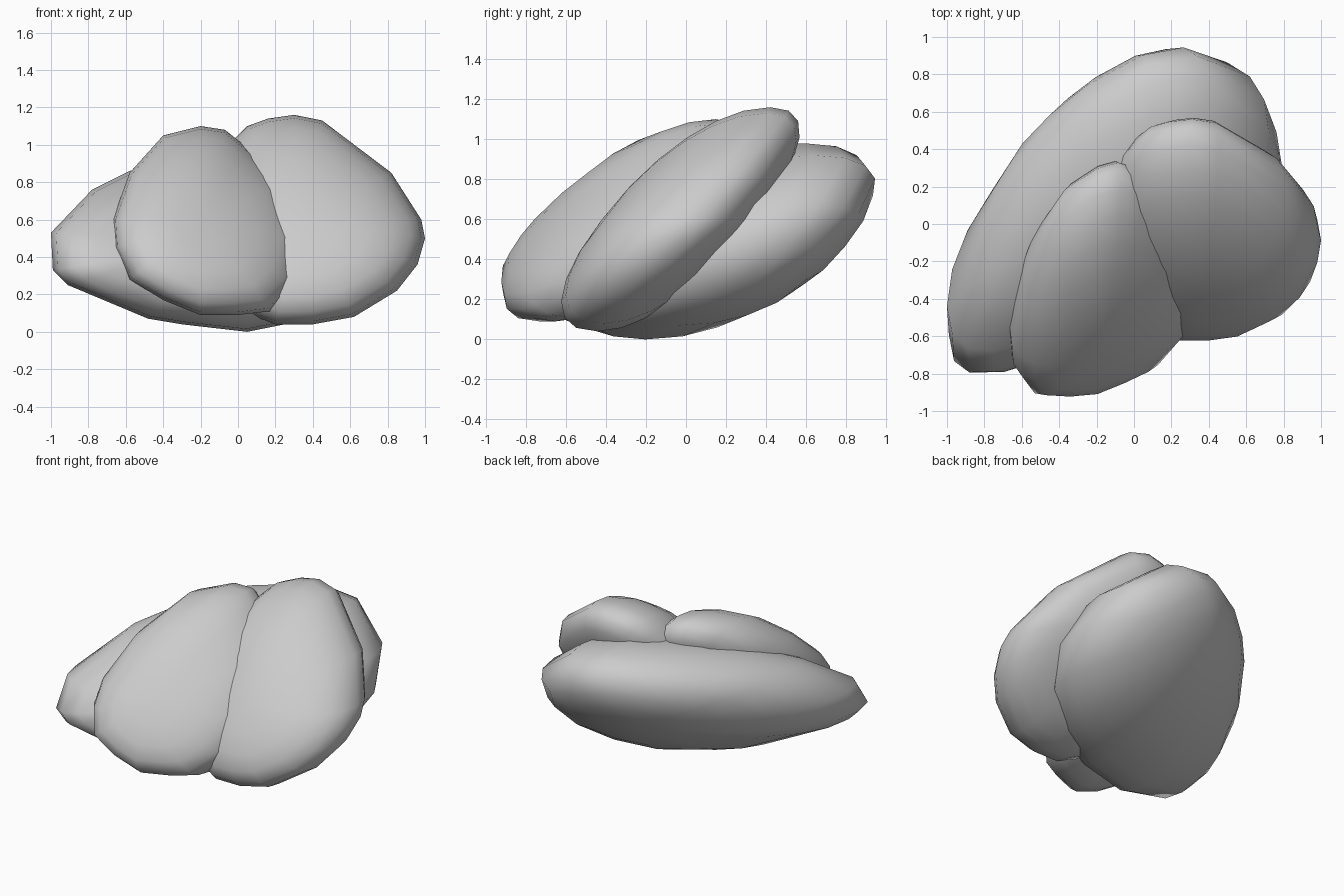
import bpy, bmesh, math

if "Cube" in bpy.data.objects:
    bpy.data.objects.remove(bpy.data.objects["Cube"])

LEVELS = 5      # rings per half
POWER = 2.2     # slightly squarer than an ellipse


def stone(name, outline, centre, lean_x, lean_z, front, back, bend=0):
    """Pebble: front outline (x, z) domed along y about a leaning, bent mid plane."""
    cx, cy, cz = centre
    bm = bmesh.new()

    def vert(x, z, off):
        dx, dz = x - cx, z - cz
        return bm.verts.new((x, cy + lean_x * dx + lean_z * dz - bend * dx * dx + off, z))

    rings = []
    for i in range(-LEVELS, LEVELS + 1):
        phi = i / (LEVELS + 1) * math.pi / 2
        r = math.cos(phi) ** (2 / POWER)
        off = abs(math.sin(phi)) ** (2 / POWER) * (back if phi > 0 else -front)
        rings.append([vert(cx + (x - cx) * r, cz + (z - cz) * r, off) for x, z in outline])
    n = len(outline)
    for a, b in zip(rings, rings[1:]):
        for k in range(n):
            bm.faces.new((a[k], a[(k + 1) % n], b[(k + 1) % n], b[k]))
    for ring, off in ((rings[0], -front), (rings[-1], back)):
        pole = vert(cx, cz, off)
        for k in range(n):
            bm.faces.new((ring[k], ring[(k + 1) % n], pole))
    bmesh.ops.recalc_face_normals(bm, faces=bm.faces)
    for f in bm.faces:
        f.smooth = True
    me = bpy.data.meshes.new(name)
    bm.to_mesh(me)
    bm.free()
    ob = bpy.data.objects.new(name, me)
    bpy.context.collection.objects.link(ob)
    return ob


# Front left stone
stone("front_left_stone",
      [(-.2, 1.10), (-.4, 1.05), (-.58, .85), (-.67, .6), (-.66, .45), (-.58, .28), (-.4, .17),
       (-.2, .09), (0, .09), (.17, .11), (.32, .25), (.38, .48), (.25, .8), (.03, 1.0), (-.07, 1.08)],
      (-.18, -.28, .6), .42, .87, .41, .38, bend=.12)

# Right stone
stone("right_stone",
      [(.3, 1.16), (.16, 1.14), (.05, 1.10), (-.03, 1.02), (-.15, .85), (-.2, .6), (-.13, .32),
       (.07, .09), (.2, .04), (.4, .04), (.62, .08), (.85, .22), (.96, .36), (1.0, .5),
       (.98, .6), (.82, .85), (.45, 1.13)],
      (.37, -.01, .6), 0, .77, .41, .36)

# Large back stone
stone("back_stone",
      [(.1, .98), (-.3, .94), (-.58, .86), (-.78, .76), (-1.0, .53), (-.99, .33), (-.91, .25),
       (-.48, .07), (-.3, .04), (.05, 0), (.4, .07), (.68, .22), (.79, .44), (.72, .68), (.4, .92)],
      (-.1, .12, .49), .46, .79, .58, .6, bend=.22)
